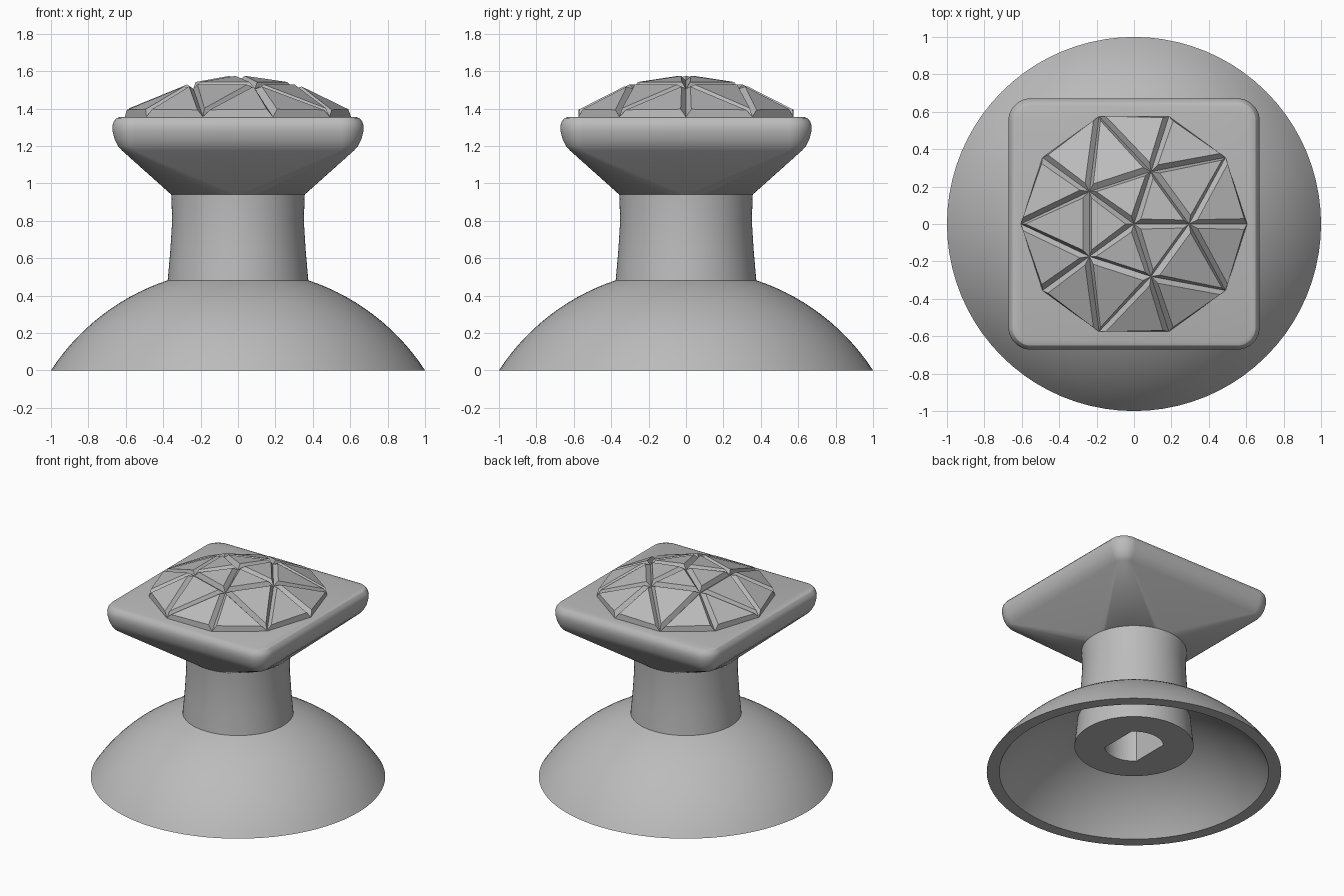
import bpy, bmesh, math
from mathutils import Vector

if "Cube" in bpy.data.objects:
    bpy.data.objects.remove(bpy.data.objects["Cube"])

grey = bpy.data.materials.new("plain grey")
grey.use_nodes = True
COLOUR = (0.5, 0.5, 0.5, 1)
grey.diffuse_color = COLOUR
grey.node_tree.nodes["Principled BSDF"].inputs["Base Color"].default_value = COLOUR


def finish(name, bm, smooth=True):
    bmesh.ops.remove_doubles(bm, verts=bm.verts, dist=1e-5)
    bmesh.ops.recalc_face_normals(bm, faces=bm.faces)
    mesh = bpy.data.meshes.new(name)
    bm.to_mesh(mesh)
    bm.free()
    mesh.materials.append(grey)
    obj = bpy.data.objects.new(name, mesh)
    bpy.context.collection.objects.link(obj)
    if smooth:
        bpy.ops.object.select_all(action='DESELECT')
        obj.select_set(True)
        bpy.context.view_layer.objects.active = obj
        bpy.ops.object.shade_smooth_by_angle(angle=math.radians(30))
    return obj


def ring(half, radius, z, flat=9, steps=20):
    """Rounded square; a circle when radius equals half; flat limits x."""
    points = []
    for quarter in range(4):
        start = quarter * math.pi / 2
        corner = start + math.pi / 4
        reach = (half - radius) * math.sqrt(2)
        for i in range(steps + 1):
            a = start + i / steps * math.pi / 2
            x = reach * math.cos(corner) + radius * math.cos(a)
            y = reach * math.sin(corner) + radius * math.sin(a)
            points.append((max(-flat, min(flat, x)), y, z))
    return points


def loft(name, rings, closed=False):
    bm = bmesh.new()
    rows = [[bm.verts.new(p) for p in r] for r in rings]
    n = len(rows[0])
    pairs = list(zip(rows, rows[1:]))
    if closed:
        pairs.append((rows[-1], rows[0]))
    else:
        bm.faces.new(rows[0])
        bm.faces.new(rows[-1])
    for low, high in pairs:
        for i in range(n):
            j = (i + 1) % n
            bm.faces.new((low[i], low[j], high[j], high[i]))
    return finish(name, bm)


# Hollow domed skirt: two concentric spherical shells joined at the rim
DROP = 0.651


def shell(rim, top):
    size = math.hypot(rim, DROP)
    a0, a1 = math.asin(rim / size), math.asin(top / size)
    arc = [a0 + (a1 - a0) * i / 14 for i in range(15)]
    return [ring(size * math.sin(a), size * math.sin(a),
                 size * math.cos(a) - DROP) for a in arc]


loft("domed_skirt", shell(1, 0.37) + shell(0.915, 0.37)[::-1], closed=True)

# Stem with a socket that has two flats
socket = [ring(0.2, 0.2, z, flat=0.1414) for z in (0.8, 0.2)]
outside = [(0.405, 0.2), (0.376, 0.48), (0.362, 0.64), (0.352, 0.8), (0.357, 0.94)]
loft("stem", socket + [ring(r, r, z) for r, z in outside])

# Flared head, round at the neck and square at the lip
lip = [(0.62, 1.175), (0.642, 1.2), (0.66, 1.235), (0.67, 1.275), (0.672, 1.305),
       (0.665, 1.33), (0.65, 1.348), (0.63, 1.355)]
loft("flared_head", [ring(0.357, 0.357, 0.94)]
     + [ring(h, h - 0.55, z) for h, z in lip])

# Faceted cap: geodesic dome with every triangle inset and raised
bm = bmesh.new()


def polar(radius, degrees, z):
    a = math.radians(degrees)
    return bm.verts.new(Vector((radius * math.cos(a), radius * math.sin(a), z)))


apex = polar(0, 0, 1.548)
middle = [polar(0.295, 72 * i, 1.505) for i in range(5)]
rim = [polar(0.605, 36 * i, 1.355) for i in range(10)]
for i in range(5):
    m, m2 = middle[i], middle[(i + 1) % 5]
    r0, r1, r2 = rim[2 * i], rim[2 * i + 1], rim[(2 * i + 2) % 10]
    for tri in ((apex, m, m2), (m, r0, r1), (m, r1, m2), (m2, r1, r2)):
        bm.faces.new(tri)
bm.normal_update()
bmesh.ops.inset_individual(bm, faces=bm.faces[:], thickness=0.04, depth=0.034)
bm.faces.new(rim[::-1])
finish("faceted_cap", bm, smooth=False)
